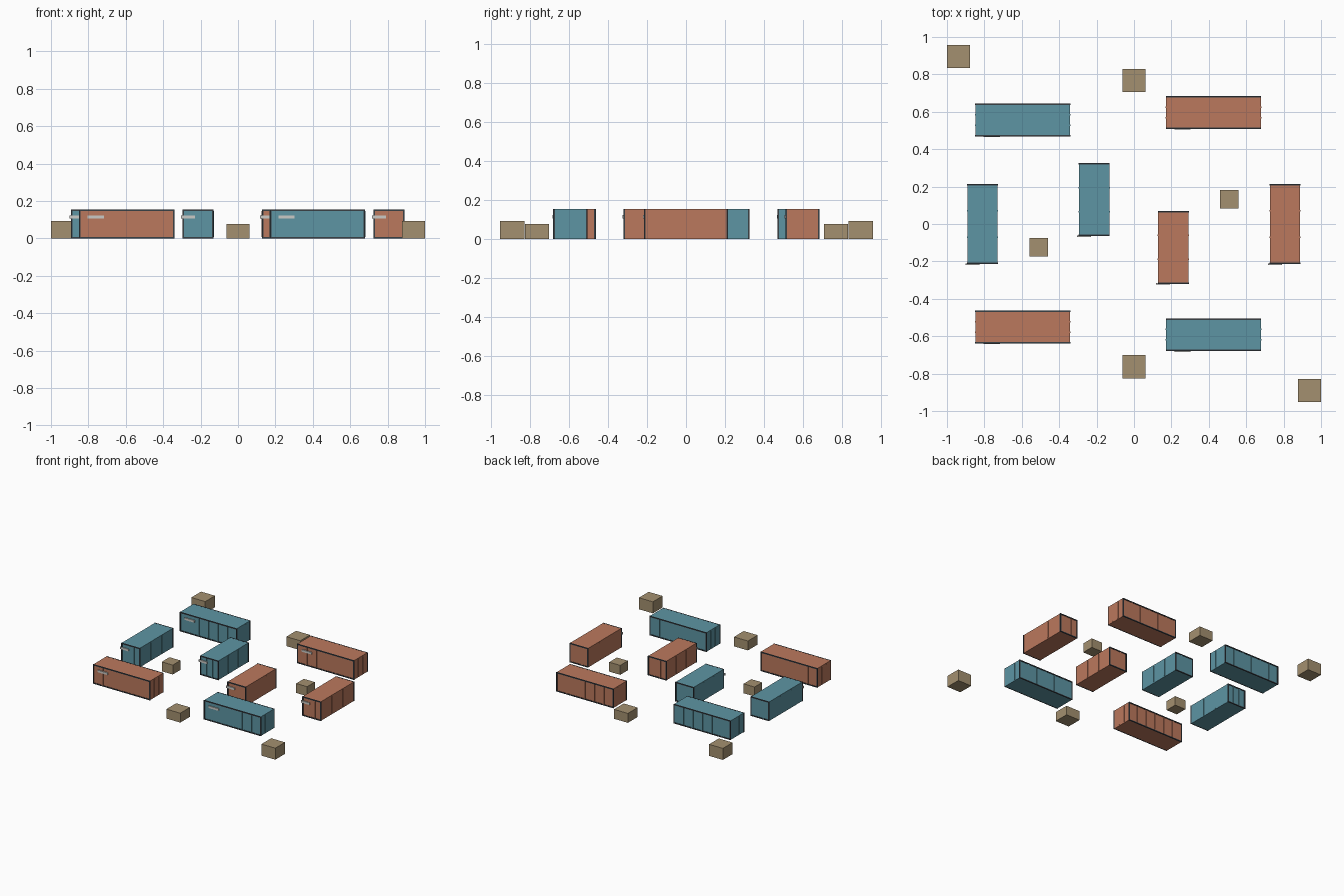
import bpy, bmesh
from mathutils import Matrix

if "Cube" in bpy.data.objects:
    bpy.data.objects.remove(bpy.data.objects["Cube"])


def material(name, rgb):
    m = bpy.data.materials.new(name)
    m.diffuse_color = (*rgb, 1)
    m.use_nodes = True
    m.node_tree.nodes["Principled BSDF"].inputs["Base Color"].default_value = m.diffuse_color
    return m


BLUE = material("blue_paint", (0.11, 0.30, 0.37))
RUST = material("rust_paint", (0.50, 0.19, 0.11))
DARK = material("dark_steel", (0.04, 0.05, 0.06))
WOOD = material("wood", (0.37, 0.28, 0.16))
PALE = material("pale_plate", (0.6, 0.6, 0.57))


def boxes(name, parts, mat):
    """One object made of boxes given as (centre, size)."""
    bm = bmesh.new()
    for c, s in parts:
        bmesh.ops.create_cube(bm, size=1, matrix=Matrix.Translation(c) @ Matrix.Diagonal((*s, 1)))
    me = bpy.data.meshes.new(name)
    bm.to_mesh(me)
    bm.free()
    me.materials.append(mat)
    ob = bpy.data.objects.new(name, me)
    bpy.context.scene.collection.objects.link(ob)


H = 0.155
T = 0.004


def container(x, y, sx, sy, mat):
    hx, hy = sx / 2 - T / 2, sy / 2 - T
    # body
    boxes("container_body", [((x, y, H / 2), (2 * hx, 2 * hy, H - 0.001))], mat)
    # wall ribs on all four sides
    ribs = []
    nx = 6 if sx > sy else 3
    ny = 3
    for s in (-1, 1):
        for i in range(1, nx):
            ribs.append(((x - hx + 2 * hx * i / nx, y + s * hy, H / 2), (0.008, T * 1.6, H - 0.016)))
        for i in range(1, ny):
            ribs.append(((x + s * hx, y - hy + 2 * hy * i / ny, H / 2), (T * 1.2, 0.008, H - 0.016)))
    boxes("container_ribs", ribs, mat)
    # corner posts and end rails
    frame = []
    for s in (-1, 1):
        for t in (-1, 1):
            frame.append(((x + s * (sx / 2 - 0.004), y + t * (sy / 2 - 0.004), H / 2), (0.008, 0.008, H)))
        for z in (0.004, H - 0.004):
            frame.append(((x, y + s * (sy / 2 - 0.004), z), (sx, 0.008, 0.008)))
    boxes("container_frame", frame, DARK)
    # marking plate on the front wall
    w = 0.088 if sx > sy else 0.075
    boxes("marking_plate", [((x - 0.325 * sx, y - sy / 2, 0.114), (w, 0.008, 0.017))], PALE)


for x, y, sx, sy, mat in [
    (-0.595, 0.557, 0.51, 0.176, BLUE), (0.425, 0.597, 0.51, 0.176, RUST),
    (-0.595, -0.55, 0.51, 0.176, RUST), (0.425, -0.592, 0.51, 0.176, BLUE),
    (-0.81, 0, 0.166, 0.43, BLUE), (0.807, 0, 0.166, 0.43, RUST),
    (-0.213, 0.13, 0.166, 0.39, BLUE), (0.21, -0.125, 0.166, 0.39, RUST),
]:
    container(x, y, sx, sy, mat)

# wooden crates
for x, y, s, h in [(-0.938, 0.895, 0.124, 0.093), (0.938, -0.89, 0.124, 0.093),
                   (0, 0.768, 0.124, 0.076), (0, -0.763, 0.124, 0.076),
                   (-0.51, -0.125, 0.098, 0.076), (0.51, 0.132, 0.098, 0.076)]:
    boxes("wooden_crate", [((x, y, h / 2), (s, s, h))], WOOD)
